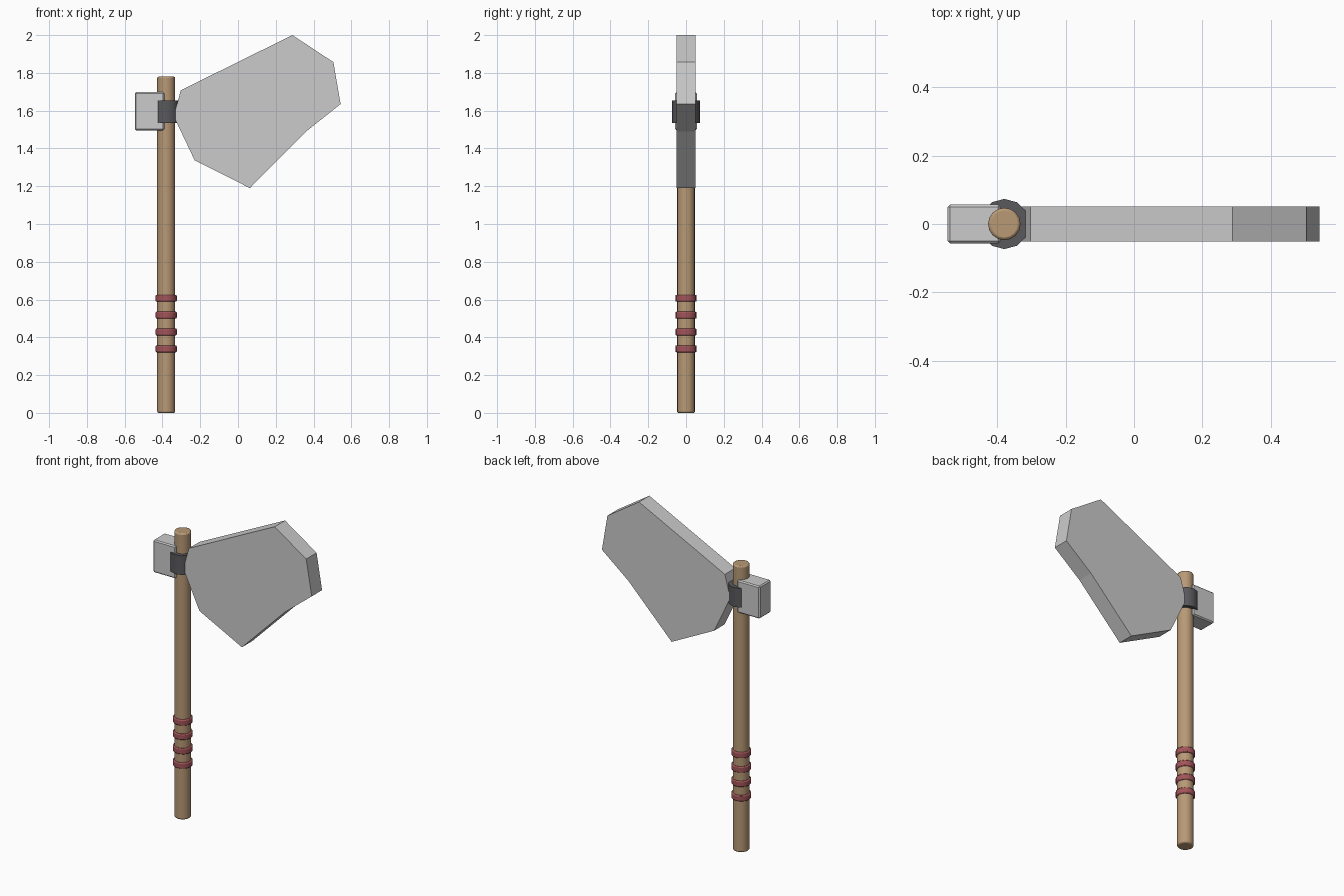
import bpy, bmesh, math

if "Cube" in bpy.data.objects:
    bpy.data.objects.remove(bpy.data.objects["Cube"])

HX = -0.38  # handle axis


def material(name, color):
    m = bpy.data.materials.new(name)
    m.diffuse_color = (*color, 1)
    m.use_nodes = True
    m.node_tree.nodes["Principled BSDF"].inputs["Base Color"].default_value = m.diffuse_color
    return m


wood = material("wood", (0.48, 0.32, 0.18))
red = material("red_cord", (0.36, 0.09, 0.10))
iron = material("dark_iron", (0.10, 0.10, 0.11))


def bevel(ob, width, segments):
    b = ob.modifiers.new("bevel", 'BEVEL')
    b.width, b.segments = width, segments
    b.limit_method = 'ANGLE'
    b.angle_limit = math.radians(50)


def cylinder(name, radius, z0, z1, sides, mat, width=0):
    bpy.ops.mesh.primitive_cylinder_add(vertices=sides, radius=radius, depth=z1 - z0,
                                        location=(HX, 0, (z0 + z1) / 2))
    ob = bpy.context.object
    ob.name = name
    ob.data.materials.append(mat)
    bpy.ops.object.shade_smooth_by_angle(angle=math.radians(50))
    if width:
        bevel(ob, width, 2)
    return ob


# Wooden shaft
cylinder("handle", 0.0475, 0, 1.78, 16, wood, 0.008)

# Cord rings around the grip
for i in range(4):
    z = 0.339 + i * 0.0893
    cylinder(f"grip_ring_{i + 1}", 0.056, z - 0.0185, z + 0.0185, 16, red, 0.006)

# Iron collar binding the head to the shaft
cylinder("collar", 0.0735, 1.536, 1.655, 12, iron)

# Square hammer block behind the shaft
bpy.ops.mesh.primitive_cube_add(size=1, location=(-0.468, 0, 1.597))
block = bpy.context.object
block.name = "hammer_block"
block.scale = (0.156, 0.114, 0.202)
bpy.ops.object.transform_apply(location=False, rotation=False, scale=True)
bevel(block, 0.007, 1)

# Flat blade slab extruded from its outline
outline = [(-0.303, 1.708), (-0.34, 1.57), (-0.23, 1.338), (0.063, 1.19),
           (0.361, 1.49), (0.543, 1.635), (0.505, 1.857), (0.288, 2.0)]
bm = bmesh.new()
face = bm.faces.new([bm.verts.new((x, -0.051, z)) for x, z in outline])
ext = bmesh.ops.extrude_face_region(bm, geom=[face])
bmesh.ops.translate(bm, vec=(0, 0.102, 0),
                    verts=[v for v in ext["geom"] if isinstance(v, bmesh.types.BMVert)])
bmesh.ops.recalc_face_normals(bm, faces=bm.faces)
mesh = bpy.data.meshes.new("blade")
bm.to_mesh(mesh)
bm.free()
bpy.context.collection.objects.link(bpy.data.objects.new("blade", mesh))
